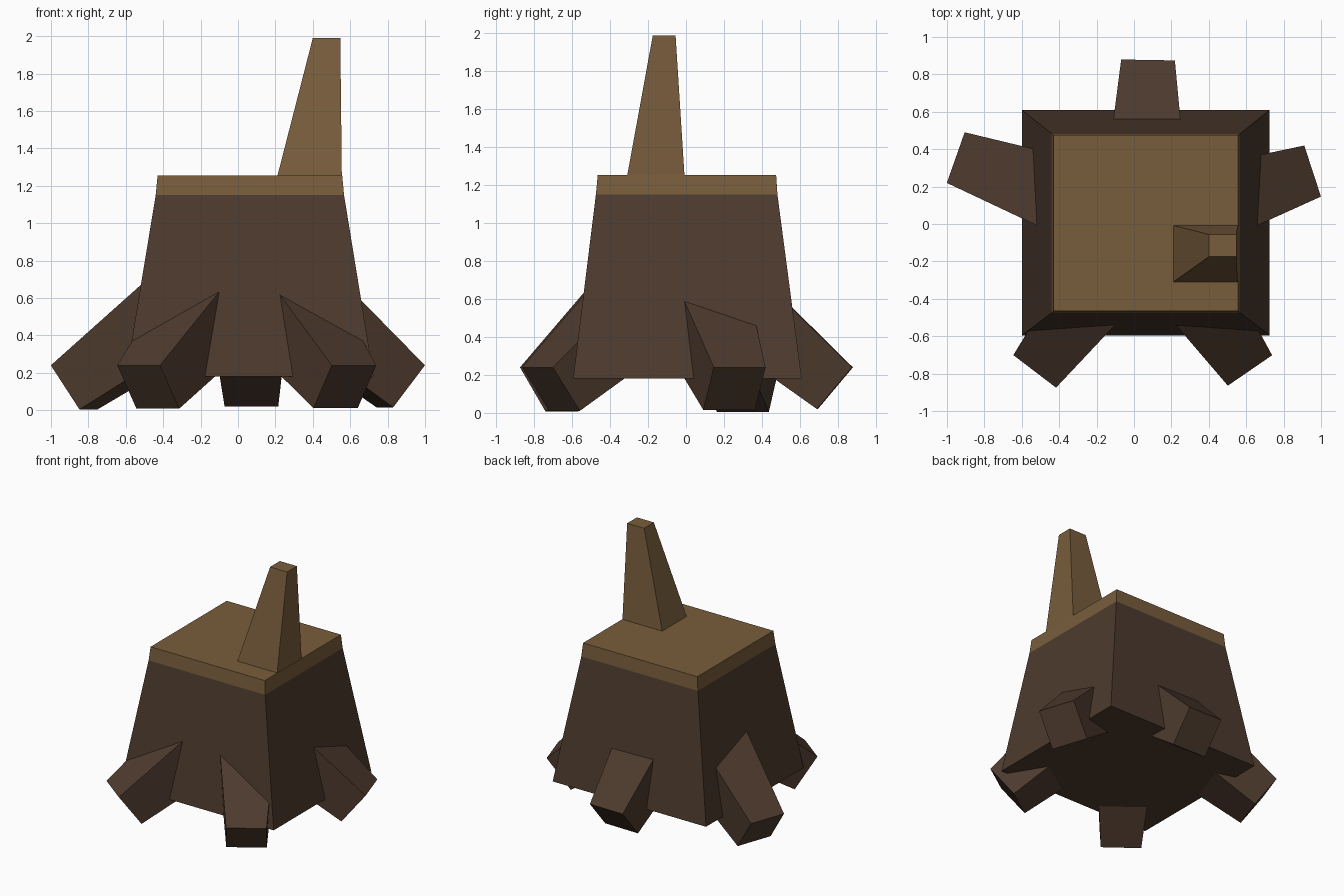
import bpy
from math import radians
from mathutils import Vector, Matrix

if "Cube" in bpy.data.objects:
    bpy.data.objects.remove(bpy.data.objects["Cube"])


def material(name, rgb):
    m = bpy.data.materials.new(name)
    m.diffuse_color = (*rgb, 1)
    m.use_nodes = True
    m.node_tree.nodes["Principled BSDF"].inputs["Base Color"].default_value = m.diffuse_color
    return m


bark = material("bark", (0.075, 0.043, 0.027))
wood = material("wood", (0.19, 0.11, 0.045))


def frustum(name, lower, upper, mat, matrix=None):
    """Tapered box between two rectangles (x0, x1, y0, y1, z)."""
    verts = []
    for x0, x1, y0, y1, z in (lower, upper):
        verts += [(x0, y0, z), (x1, y0, z), (x1, y1, z), (x0, y1, z)]
    if matrix:
        verts = [matrix @ Vector(v) for v in verts]
    sides = [(i, (i + 1) % 4, (i + 1) % 4 + 4, i + 4) for i in range(4)]
    mesh = bpy.data.meshes.new(name)
    mesh.from_pydata(verts, [], [(3, 2, 1, 0), (4, 5, 6, 7)] + sides)
    mesh.materials.append(mat)
    obj = bpy.data.objects.new(name, mesh)
    bpy.context.collection.objects.link(obj)
    return obj


# Stump body, cut top and the splinter left standing on it
frustum("trunk", (-0.60, 0.725, -0.595, 0.61, 0.18),
        (-0.44, 0.567, -0.475, 0.482, 1.15), bark)
frustum("cut_top", (-0.44, 0.567, -0.475, 0.482, 1.15),
        (-0.43, 0.557, -0.465, 0.475, 1.255), wood)
frustum("splinter", (0.21, 0.555, -0.31, -0.008, 1.25),
        (0.40, 0.547, -0.175, -0.055, 1.99), wood)

# Roots: square tapered beams; middle of the upper tip edge, yaw, pitch
SIDE, LENGTH, TAPER = 0.287, 0.75, 0.08
roots = {
    "root_left": (-0.953, 0.355, 160.6, 34.5),
    "root_front_left": (-0.531, -0.788, 232.7, 36),
    "root_front_right": (0.62, -0.783, -55.5, 37),
    "root_right": (0.955, 0.283, 18.1, 38.5),
    "root_back": (0.075, 0.877, 89, 40),
}
h, g = SIDE / 2, SIDE / 2 + LENGTH * TAPER
for name, (x, y, yaw, pitch) in roots.items():
    # local z runs from the tip up into the trunk, local x is the upper side
    turn = (Matrix.Rotation(radians(yaw), 4, 'Z')
            @ Matrix.Rotation(radians(pitch - 90), 4, 'Y'))
    m = Matrix.Translation((x, y, 0.24)) @ turn @ Matrix.Translation((-h, 0, 0))
    frustum(name, (-h, h, -h, h, 0), (-g, g, -g, g, LENGTH), bark, m)
